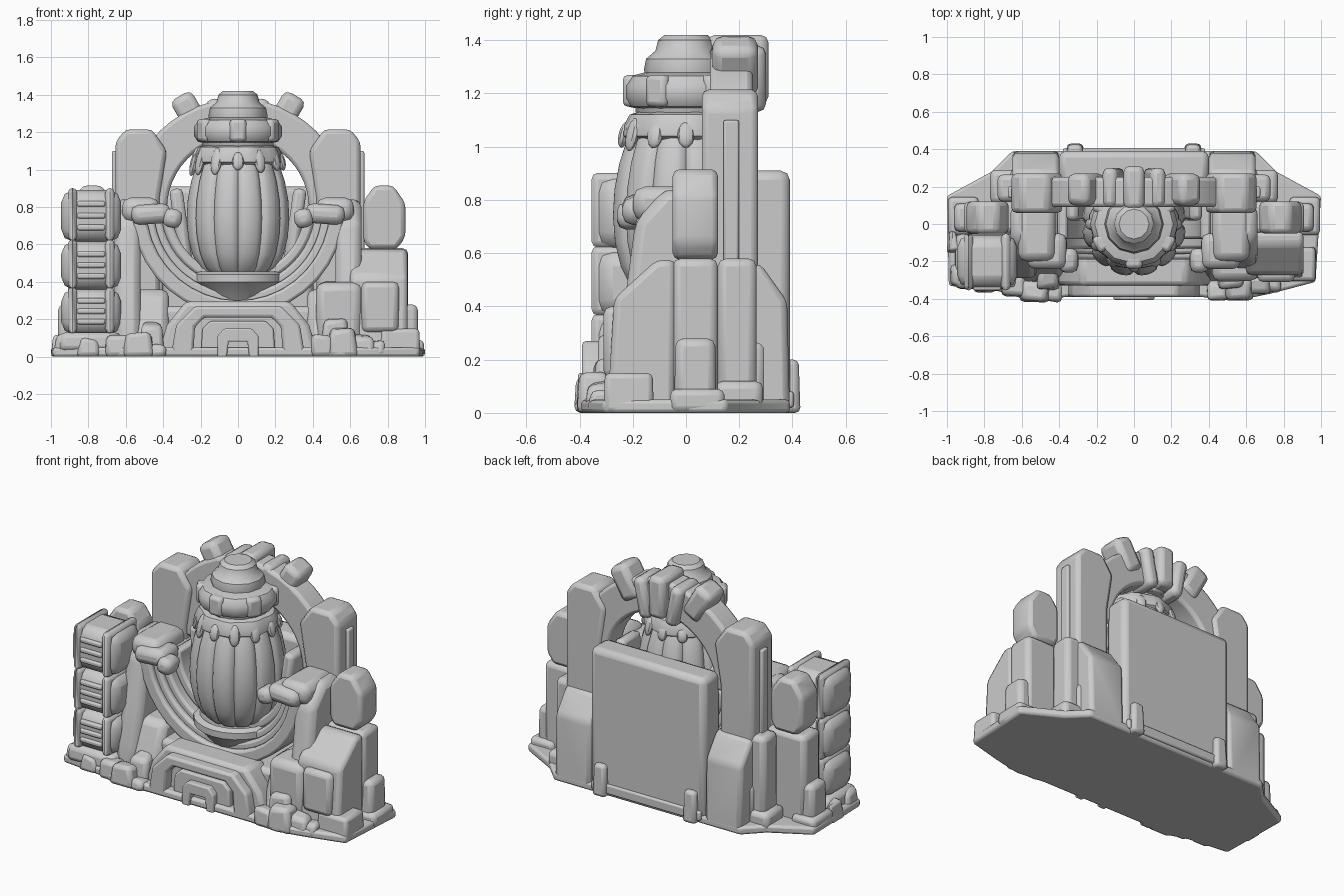
import bpy, bmesh, math, random
from mathutils import Matrix, Vector

if "Cube" in bpy.data.objects:
    bpy.data.objects.remove(bpy.data.objects["Cube"])
random.seed(4)


def finish(name, bm, bevel=0.0, mirror=False, angle=35):
    bmesh.ops.recalc_face_normals(bm, faces=bm.faces)
    me = bpy.data.meshes.new(name)
    bm.to_mesh(me)
    bm.free()
    ob = bpy.data.objects.new(name, me)
    bpy.context.collection.objects.link(ob)
    bpy.ops.object.select_all(action='DESELECT')
    ob.select_set(True)
    bpy.context.view_layer.objects.active = ob
    bpy.ops.object.shade_smooth_by_angle(angle=math.radians(angle))
    if bevel:
        m = ob.modifiers.new("bevel", 'BEVEL')
        m.width, m.segments, m.limit_method = bevel, 2, 'ANGLE'
        m.angle_limit = math.radians(25)
    if mirror:
        m = ob.modifiers.new("mirror", 'MIRROR')
        m.use_clip = False
        m.use_mirror_merge = False
    return ob


def box(name, x, y, z, bevel=0.03, mirror=False, tilt=0, taper=1.0, jitter=0.0):
    """Box from ranges; tilt turns it about y, taper scales its top."""
    bm = bmesh.new()
    bmesh.ops.create_cube(bm, size=1)
    c = Vector(((x[0]+x[1])/2, (y[0]+y[1])/2, (z[0]+z[1])/2))
    r = Matrix.Rotation(math.radians(tilt), 3, 'Y')
    for v in bm.verts:
        t = taper if v.co.z > 0 else 1
        p = Vector((v.co.x*t*(x[1]-x[0]), v.co.y*t*(y[1]-y[0]), v.co.z*(z[1]-z[0])))
        if jitter and v.co.z > 0:
            p += Vector([random.uniform(-jitter, jitter) for _ in range(3)])
        v.co = c + r @ p
    return finish(name, bm, bevel, mirror)


def prism(name, pts, lo, hi, axis='Y', bevel=0.02, mirror=False):
    """Extrude an outline: axis Y takes (x,z), X takes (y,z), Z takes (x,y)."""
    place = {'Y': lambda p, d: (p[0], d, p[1]), 'X': lambda p, d: (d, p[0], p[1]),
             'Z': lambda p, d: (p[0], p[1], d)}[axis]
    bm = bmesh.new()
    a = [bm.verts.new(place(p, lo)) for p in pts]
    b = [bm.verts.new(place(p, hi)) for p in pts]
    bm.faces.new(a)
    bm.faces.new(b[::-1])
    n = len(pts)
    for i in range(n):
        bm.faces.new((a[i], b[i], b[(i+1) % n], a[(i+1) % n]))
    return finish(name, bm, bevel, mirror)


def arc(name, r0, r1, a0, a1, lo, hi, cz=0.8, steps=12, bevel=0.015, mirror=False):
    """Part of a flat ring in the xz plane, extruded along y."""
    t = [math.radians(a0 + (a1-a0)*i/steps) for i in range(steps+1)]
    pts = [(r1*math.cos(k), cz + r1*math.sin(k)) for k in t]
    pts += [(r0*math.cos(k), cz + r0*math.sin(k)) for k in reversed(t)]
    return prism(name, pts, lo, hi, 'Y', bevel, mirror)


def lathe(name, prof, n=32, rib=lambda a: 1.0, bevel=0, angle=35):
    """Spin (radius, z) points around z, with an optional rib pattern."""
    bm = bmesh.new()
    rows = []
    for r, z in prof:
        rows.append([bm.verts.new((r*rib(math.tau*i/n)*math.cos(math.tau*i/n),
                                   r*rib(math.tau*i/n)*math.sin(math.tau*i/n), z)) for i in range(n)])
    for p, q in zip(rows, rows[1:]):
        for i in range(n):
            bm.faces.new((p[i], p[(i+1) % n], q[(i+1) % n], q[i]))
    bm.faces.new(rows[0])
    bm.faces.new(rows[-1])
    return finish(name, bm, bevel, False, angle)


# Base slab and solid lower body
prism("base_slab", [(-1, .15), (-.99, -.33), (-.72, -.36), (-.56, -.41), (-.36, -.39), (.36, -.39),
                    (.55, -.41), (.74, -.37), (.97, -.31), (1, .15), (.76, .28), (.65, .39), (-.65, .39),
                    (-.76, .28)], 0, .05, 'Z', .015)
box("lower_body", (-.66, .66), (-.22, .3), (0, .27), .03)

# Back wall with corner posts and stepped flanks
box("back_panel", (-.4, .4), (.22, .39), (.02, .91), .035)
box("back_panel_foot", (-.38, .38), (.36, .405), (.02, .08), .01)
box("back_post", (.27, .36), (.34, .43), (0, .2), .02, True, taper=.85)
prism("back_flank", [(.2, 0), (.39, 0), (.38, .42), (.28, .56), (.2, .56)], .4, .65, 'X', .025, True)
box("side_buttress", (.5, .73), (.12, .265), (0, .58), .03, True)
box("side_buttress_foot", (.5, .77), (.11, .29), (0, .12), .03, True)

# Arch: square shoulders, curved ring and keystones
prism("arch_shoulder", [(.42, .1), (.655, .1), (.655, 1.15), (.6, 1.215), (.46, 1.215), (.38, 1.1), (.42, .85)],
      .06, .27, 'Y', .025, True)
arc("arch_ring", .38, .59, 0, 180, .09, .25, .79, 24, .02)
box("keystone", (-.055, .055), (.08, .31), (1.16, 1.42), .03)
box("inner_key", (.07, .15), (.09, .3), (1.13, 1.38), .03, True, 11)
box("outer_key", (.19, .32), (.1, .27), (1.19, 1.41), .035, True, 30)
box("shoulder_rib", (.63, .675), (.14, .2), (.55, 1.1), .01, True)

# Cradle: nested arcs which step forward, with shoulder masses and claws
for i, (r0, r1, front) in enumerate([(.355, .41, -.08), (.41, .46, -.13), (.45, .5, -.16), (.49, .57, -.19)]):
    arc("cradle_arc_%d" % i, r0, r1, -128 if i < 3 else -180, -2, front, .22, .79, 18, .015, i < 3)
prism("cradle_shoulder", [(.1, .2), (.1, .84), (-.08, .84), (-.19, .72), (-.23, .42), (-.29, .2), (-.29, 0), (.1, 0)],
      .52, .66, 'X', .04, True)
prism("cradle_slope", [(.1, 0), (.1, .36), (-.2, .36), (-.26, .2), (-.32, 0)], .37, .66, 'X', .04, True)
box("claw_arm", (.36, .57), (-.24, -.05), (.71, .815), .04, True, 4)
box("claw_tip", (.3, .4), (-.26, -.13), (.69, .79), .035, True, -12)
box("claw_root", (.42, .62), (-.2, .1), (.72, .85), .045, True)
box("inner_fin", (.27, .34), (.02, .2), (.5, .9), .025, True, 8)

# Ribbed egg in its cup
egg = [(.17, .44), (.215, .48), (.25, .55), (.272, .64), (.28, .74), (.274, .84), (.255, .94),
       (.228, 1.02), (.2, 1.08), (.17, 1.12)]
lathe("egg_body", egg, 96, lambda a: .91 + .09*abs(math.sin(a*6))**.4)
lathe("egg_cup", [(.16, .3), (.2, .35), (.255, .4), (.255, .44), (.22, .455), (.18, .43)], 24)
lathe("drip_collar", [(.21, 1.02), (.238, 1.04), (.236, 1.08), (.215, 1.12), (.15, 1.14)], 32,
      lambda a: 1 + .03*math.sin(a*9))
for i in range(12):
    bm = bmesh.new()
    bmesh.ops.create_uvsphere(bm, u_segments=10, v_segments=8, radius=1)
    a, drop = math.tau*i/12, random.uniform(.04, .085)
    bm.transform(Matrix.Rotation(a, 4, 'Z') @ Matrix.Translation((.232, 0, 1.045))
                 @ Matrix.Rotation(-.25, 4, 'Y') @ Matrix.Diagonal((.022, .032, drop, 1)))
    finish("drip_%d" % i, bm)

# Cap: neck, thick band with lugs, domed knob
lathe("cap_neck", [(.17, 1.1), (.19, 1.13), (.19, 1.18)], 16)
lathe("cap_band", [(.17, 1.14), (.215, 1.15), (.235, 1.18), (.235, 1.23), (.21, 1.265), (.15, 1.28)], 12)
lathe("cap_knob", [(.15, 1.25), (.158, 1.29), (.15, 1.33), (.115, 1.36), (.105, 1.4), (.08, 1.42)], 12)
for i in range(6):
    bm = bmesh.new()
    bmesh.ops.create_cube(bm, size=1)
    bm.transform(Matrix.Rotation(math.tau*(i+.5)/6, 4, 'Z') @ Matrix.Translation((.2, 0, 1.21))
                 @ Matrix.Diagonal((.075, .09, .12, 1)))
    finish("band_lug_%d" % i, bm, .02)

# Tall outer pillars with chunky heads
prism("pillar_head", [(.7, .575), (.85, .575), (.895, .64), (.895, .82), (.83, .915), (.73, .915), (.67, .83),
                      (.67, .62)], -.05, .12, 'Y', .025, True)
box("pillar_shaft", (.62, .91), (-.05, .12), (0, .58), .03, True)
box("pillar_step", (.85, .965), (-.045, .115), (0, .28), .03, True, taper=.93)
box("pillar_foot", (.83, .995), (-.06, .145), (0, .09), .025, True)

# Left stack of three strapped canisters
for i, (z0, z1) in enumerate([(.12, .36), (.36, .615), (.615, .89)]):
    box("canister_%d" % i, (-.945, -.625), (-.34, -.06), (z0, z1), .065)
    zc, h = (z0+z1)/2, z1-z0
    for dx in (-.1, .1):
        box("canister_strap", (-.785+dx-.025, -.785+dx+.025), (-.355, -.05), (z0+.005, z1+.012), .045)
    for dz in (-.28, -.05, .18):
        box("canister_rung", (-.86, -.71), (-.355, -.3), (zc+dz*h, zc+dz*h+.03), .01)
box("canister_plinth", (-.96, -.62), (-.35, -.05), (.03, .13), .03, taper=.95)

# Right storage block with slanted front and overlapping plates
prism("storage_block", [(-.04, 0), (-.04, .575), (-.11, .575), (-.27, .43), (-.29, .1), (-.3, 0)], .6, .905, 'X', .025)
box("storage_side", (.42, .66), (-.3, -.1), (0, .4), .045, jitter=.01)
box("storage_plate", (.66, .86), (-.31, -.2), (.13, .4), .03)
box("storage_foot", (.76, .975), (-.31, -.12), (0, .15), .02, taper=.94)

# Front step with nested door frames
prism("front_step", [(-.43, 0), (.43, 0), (.38, .17), (.28, .295), (-.28, .295), (-.38, .17)], -.33, -.15, 'Y', .025)
prism("step_frame", [(-.36, 0), (-.33, .17), (-.23, .27), (.23, .27), (.33, .17), (.36, 0), (.24, 0), (.23, .16),
                     (.18, .21), (-.18, .21), (-.23, .16), (-.24, 0)], -.39, -.25, 'Y', .015)
prism("door_panel", [(-.2, 0), (.2, 0), (.19, .15), (.15, .19), (-.15, .19), (-.19, .15)], -.365, -.28, 'Y', .01)
prism("door_arch", [(-.11, 0), (-.11, .11), (-.075, .15), (.075, .15), (.11, .11), (.11, 0), (.06, 0), (.05, .08),
                    (-.05, .08), (-.06, 0)], -.405, -.34, 'Y', .008)

# Loose stones along the front foot
stones = [(-.93, -.27, .12, .12), (-.8, -.31, .13, .1), (-.64, -.33, .14, .12), (-.53, -.36, .17, .13),
          (-.46, -.3, .13, .18), (-.43, -.36, .1, .07), (.45, -.35, .12, .12), (.56, -.35, .17, .15),
          (.66, -.32, .15, .12), (.73, -.31, .11, .08), (.52, -.29, .16, .2), (-.97, -.1, .06, .12)]
for i, (x, y, w, h) in enumerate(stones):
    box("stone_%d" % i, (x-w/2, x+w/2), (y-.06, y+.06), (0, h), .025, taper=.8, jitter=.015)
